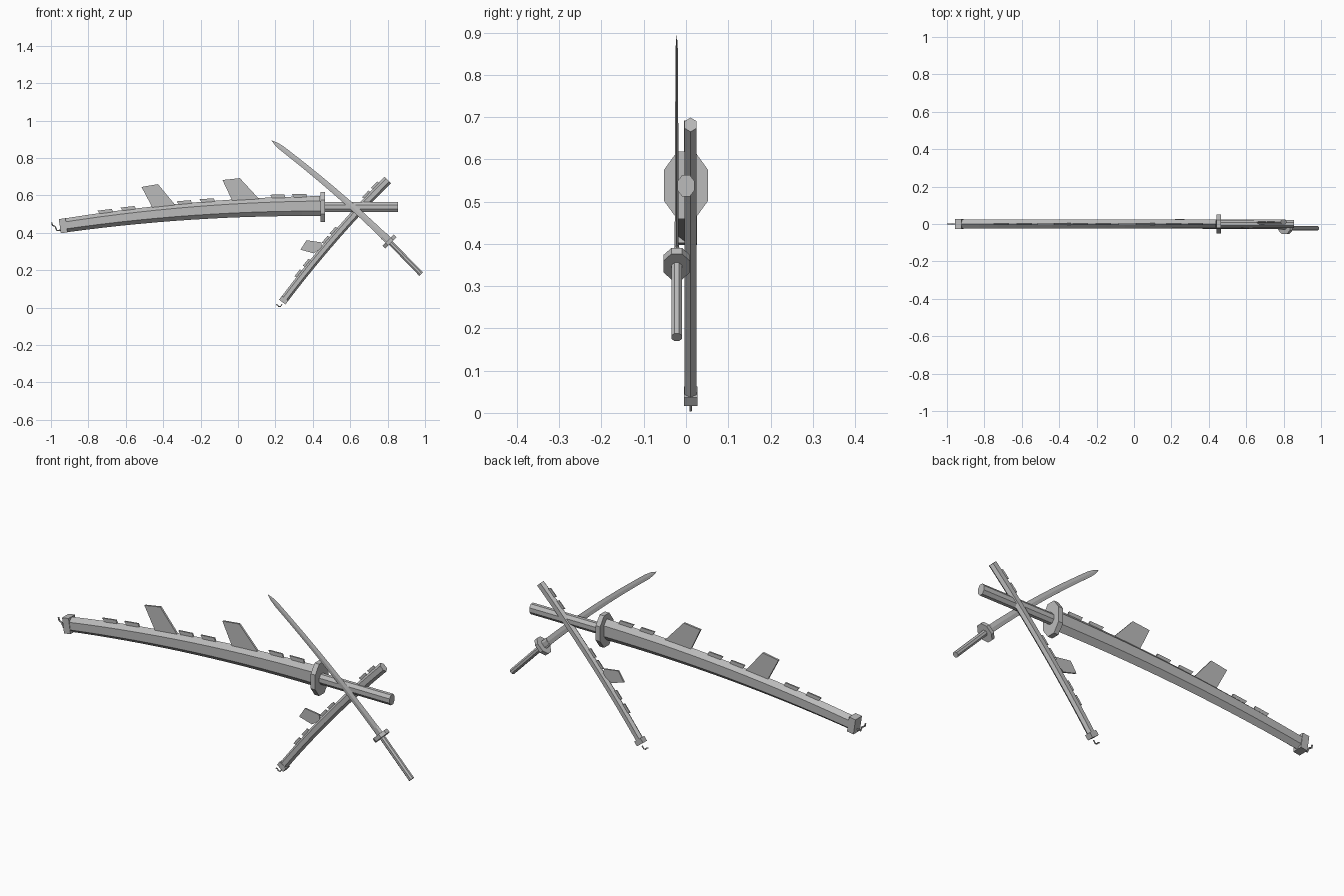
import bpy, bmesh, math
from mathutils import Vector

if "Cube" in bpy.data.objects:
    bpy.data.objects.remove(bpy.data.objects["Cube"])

steel = bpy.data.materials.new("plain_grey")
steel.diffuse_color = (0.5, 0.5, 0.5, 1)
steel.use_nodes = True
steel.node_tree.nodes["Principled BSDF"].inputs["Base Color"].default_value = steel.diffuse_color


def finish(name, bm):
    bmesh.ops.recalc_face_normals(bm, faces=bm.faces)
    me = bpy.data.meshes.new(name)
    bm.to_mesh(me)
    bm.free()
    me.materials.append(steel)
    ob = bpy.data.objects.new(name, me)
    bpy.context.collection.objects.link(ob)
    return ob


def loft(name, path, section, y0=0.0, scale=None):
    """Sweep a (y, normal) section along an x-z path, scaled per station."""
    bm = bmesh.new()
    rings = []
    for i, p in enumerate(path):
        t = (path[min(i + 1, len(path) - 1)] - path[max(i - 1, 0)]).normalized()
        n = Vector((-t.y, t.x))
        su, sv = scale[i] if scale else (1, 1)
        rings.append([bm.verts.new((p.x + n.x * v * sv, y0 + u * su, p.y + n.y * v * sv))
                      for u, v in section])
    k = len(section)
    for a, b in zip(rings, rings[1:]):
        for j in range(k):
            bm.faces.new((a[j], a[(j + 1) % k], b[(j + 1) % k], b[j]))
    bm.faces.new(rings[0])
    bm.faces.new(rings[-1])
    return finish(name, bm)


def plate(name, pts, y0, half):
    """Flat polygon in x-z with thickness along y."""
    bm = bmesh.new()
    f = bm.faces.new([bm.verts.new((x, y0 - half, z)) for x, z in pts])
    r = bmesh.ops.extrude_face_region(bm, geom=[f])
    bmesh.ops.translate(bm, vec=(0, 2 * half, 0),
                        verts=[v for v in r["geom"] if isinstance(v, bmesh.types.BMVert)])
    return finish(name, bm)


def arc(a, b, sag):
    """Shallow bow between two x-z points: returns point and normal at t."""
    a, b = Vector(a), Vector(b)
    d = (b - a).normalized()
    n = Vector((-d.y, d.x))
    length = (b - a).length

    def at(t):
        p = a.lerp(b, t) + n * sag * 4 * t * (1 - t)
        tan = (d + n * sag * 4 * (1 - 2 * t) / length).normalized()
        return p, tan, Vector((-tan.y, tan.x))
    return at


def ngon(k, ru, rv, turn=0.0):
    return [(ru * math.cos(2 * math.pi * (i + turn) / k),
             rv * math.sin(2 * math.pi * (i + turn) / k)) for i in range(k)]


def straight(a, b):
    return [Vector(a), Vector(b)]


HEX = [(0, 1), (1, 0.5), (1, -0.5), (0, -1), (-1, -0.5), (-1, 0.5)]
OCT = [(0.4, 1), (1, 0.46), (1, -0.46), (0.4, -1), (-0.4, -1), (-1, -0.46), (-1, 0.46), (-0.4, 1)]
BOX = [(1, 1), (1, -1), (-1, -1), (-1, 1)]


def scaled(sec, u, v):
    return [(a * u, b * v) for a, b in sec]


def sheath(name, at, y0, half_y, h0, h1, spikes, length, rise, cap_len, hook, hook_r):
    # bowed hexagonal body
    N = 14
    loft(name + "_body", [at(i / N)[0] for i in range(N + 1)], HEX, y0,
         [(half_y, h0 + (h1 - h0) * i / N) for i in range(N + 1)])
    # low swept plates along the top ridge
    for i, t in enumerate(spikes):
        p, tan, n = at(t)
        h = h0 + (h1 - h0) * t
        pts = [(-0.35, -0.006), (0.5, -0.006), (0.42, rise), (-0.5, rise)]
        quad = [p + tan * u * length + n * (h + v) for u, v in pts]
        plate(f"{name}_ridge_plate_{i}", quad, y0, half_y * 0.17)
    # end cap and hook
    p, tan, n = at(0)
    loft(name + "_cap", [p - tan * cap_len, p + tan * 0.003],
         scaled(BOX, half_y * 1.12, h0 * 1.02), y0)
    loft(name + "_hook", [Vector(q) for q in hook], ngon(6, hook_r, hook_r), y0)


# Long sword in its sheath
long_arc = arc((-0.92, 0.44), (0.44, 0.543), 0.0245)
sheath("long_sheath", long_arc, 0.0, 0.023, 0.0375, 0.0535,
       [0.16, 0.25, 0.47, 0.56, 0.835, 0.92], 0.083, 0.014, 0.033,
       [(-0.95, 0.414), (-0.968, 0.412), (-0.978, 0.434), (-0.992, 0.44), (-0.996, 0.455)], 0.004)
plate("long_sheath_rear_fin", [(-0.516, 0.645), (-0.428, 0.66), (-0.33, 0.542), (-0.455, 0.53)], 0, 0.005)
plate("long_sheath_front_fin", [(-0.083, 0.682), (0.01, 0.692), (0.115, 0.578), (-0.03, 0.57)], 0, 0.005)
loft("long_guard", straight((0.44, 0.5385), (0.465, 0.5385)), scaled(OCT, 0.052, 0.08))
loft("long_handle", straight((0.46, 0.5375), (0.855, 0.5375)), ngon(8, 0.022, 0.028, 0.5))

# Empty short sheath
short_arc = arc((0.25, 0.047), (0.8, 0.682), 0.014)
sheath("short_sheath", short_arc, 0.011, 0.014, 0.021, 0.024,
       [0.18, 0.265, 0.455, 0.53, 0.84, 0.92], 0.052, 0.011, 0.022,
       [(0.236, 0.018), (0.226, 0.005), (0.216, 0.006), (0.212, 0.014), (0.203, 0.016)], 0.003)
plate("short_sheath_fin", [(0.334, 0.31), (0.366, 0.36), (0.445, 0.349), (0.45, 0.32), (0.405, 0.29)],
      0.011, 0.004)

# Drawn short sword
Y = -0.022
loft("short_handle", straight((0.979, 0.179), (0.805, 0.358)), ngon(8, 0.0135, 0.0145, 0.5), Y)
loft("short_guard", straight((0.817, 0.346), (0.803, 0.36)), scaled(OCT, 0.031, 0.043), Y)
blade_arc = arc((0.805, 0.358), (0.18, 0.893), -0.013)
ts = [0, 0.12, 0.24, 0.36, 0.48, 0.6, 0.72, 0.84, 0.92, 0.965, 1]
taper = [(1 - 0.45 * t, 1 - 0.3 * t) for t in ts[:-2]] + [(0.4, 0.5), (0.04, 0.03)]
loft("short_blade", [blade_arc(t)[0] for t in ts],
     [(0.0035, 0.018), (0.005, 0.0), (0, -0.019), (-0.005, 0.0), (-0.0035, 0.018)], Y, taper)
loft("short_blade_collar", [blade_arc(0.0)[0], blade_arc(0.045)[0]],
     scaled(HEX, 0.0065, 0.02), Y)
